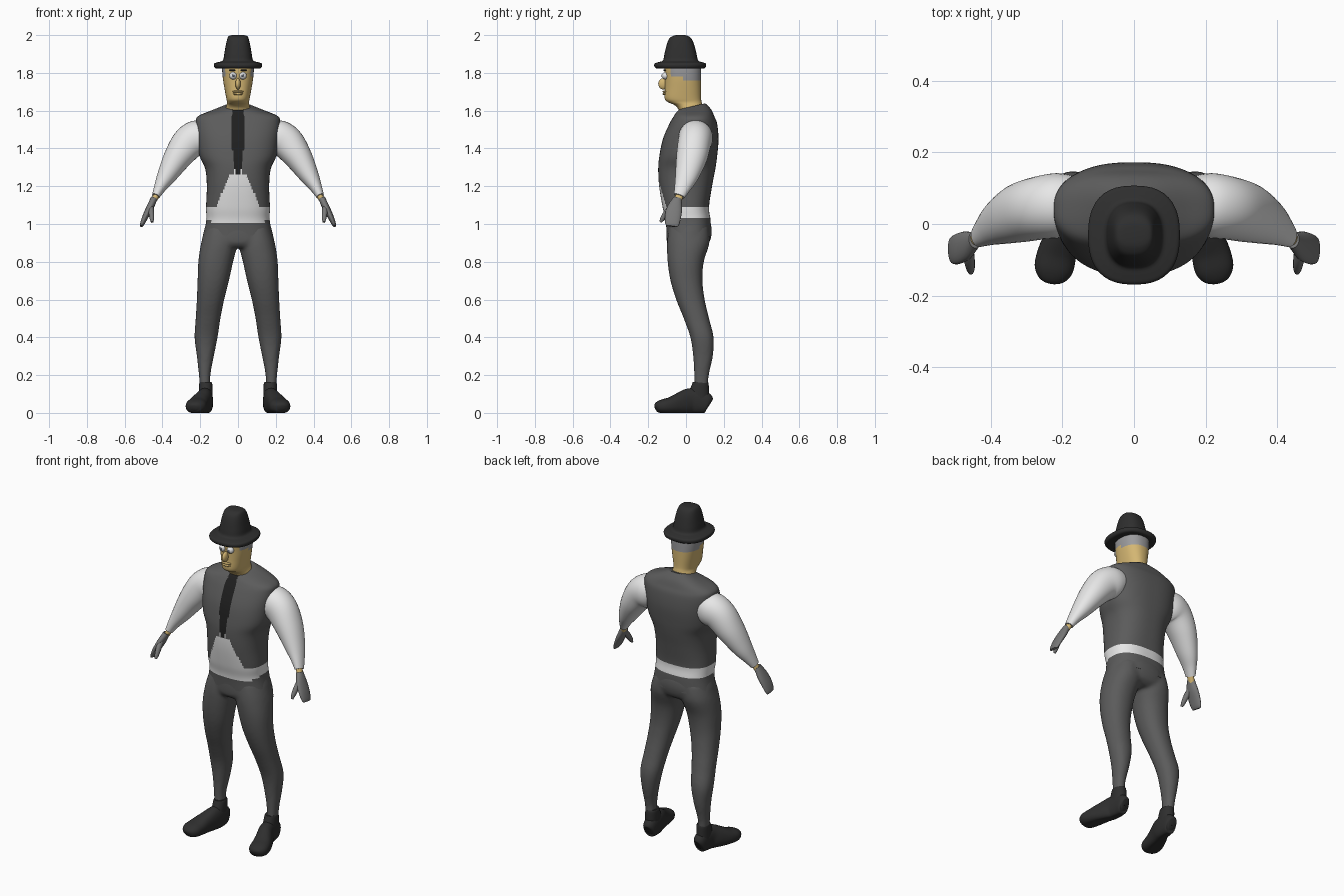
import bpy, bmesh, math
from mathutils import Vector

if "Cube" in bpy.data.objects:
    bpy.data.objects.remove(bpy.data.objects["Cube"])


def material(name, r, g, b):
    m = bpy.data.materials.new(name)
    m.diffuse_color = (r, g, b, 1)
    m.use_nodes = True
    m.node_tree.nodes["Principled BSDF"].inputs["Base Color"].default_value = m.diffuse_color
    return m


CHARCOAL = material("charcoal cloth", .105, .105, .105)
BLACK = material("black felt", .028, .028, .028)
TIE = material("tie black", .014, .014, .014)
WHITE = material("white shirt", .80, .80, .80)
SKIN = material("skin", .66, .47, .17)
HAIR = material("grey hair", .33, .33, .34)
GLOVE = material("grey glove", .19, .19, .19)
PUPIL = material("pupil", .12, .14, .18)


def smooth_path(rows, steps):
    """Catmull-Rom interpolation of tuples."""
    out = []
    for i in range(len(rows) - 1):
        p0, p1 = rows[max(i - 1, 0)], rows[i]
        p2, p3 = rows[i + 1], rows[min(i + 2, len(rows) - 1)]
        for k in range(steps):
            t = k / steps
            out.append(tuple(.5 * (2 * b + (c - a) * t + (2 * a - 5 * b + 4 * c - d) * t * t
                                   + (3 * b - a - 3 * c + d) * t ** 3)
                             for a, b, c, d in zip(p0, p1, p2, p3)))
    return out + [tuple(rows[-1])]


def skin_rings(bm, rings, n, power, sx):
    """Join (centre, u, v) superellipse rings into a closed surface."""
    loops = []
    for c, u, v in rings:
        loop = []
        for i in range(n):
            a = 2 * math.pi * i / n
            ca, sa = math.cos(a), math.sin(a)
            r = (abs(ca) ** power + abs(sa) ** power) ** (-1 / power)
            p = c + u * (ca * r) + v * (sa * r)
            loop.append(bm.verts.new((p.x * sx, p.y, max(p.z, 0))))
        loops.append(loop)
    for a, b in zip(loops, loops[1:]):
        for i in range(n):
            j = (i + 1) % n
            bm.faces.new((a[i], a[j], b[j], b[i]))
    bm.faces.new(loops[0])
    bm.faces.new(loops[-1])


def stack(bm, rows, n=48, power=2.2, steps=5, sx=1):
    """Horizontal rings: (z, x0, x1, y front, y back, tilt)."""
    rows = [tuple(r) + (0,) * (6 - len(r)) for r in rows]
    rings = [(Vector(((x0 + x1) / 2, (yf + yb) / 2, z)),
              Vector(((x1 - x0) / 2, 0, 0)), Vector((0, (yb - yf) / 2, t)))
             for z, x0, x1, yf, yb, t in smooth_path(rows, steps)]
    skin_rings(bm, rings, n, power, sx)


def tube(bm, rows, ref, n=32, power=2.1, steps=5, sx=1):
    """Rings square to a path: (x, y, z, radius along ref, other radius)."""
    rows = smooth_path(rows, steps)
    pts = [Vector(r[:3]) for r in rows]
    rings = []
    for i, r in enumerate(rows):
        t = (pts[min(i + 1, len(pts) - 1)] - pts[max(i - 1, 0)]).normalized()
        u = (Vector(ref) - t * t.dot(Vector(ref))).normalized()
        rings.append((pts[i], u * r[3], t.cross(u) * r[4]))
    skin_rings(bm, rings, n, power, sx)


def finish(name, bm, mats, rule=None, angle=50):
    bmesh.ops.recalc_face_normals(bm, faces=bm.faces)
    if rule:
        for f in bm.faces:
            f.material_index = rule(f.calc_center_median())
    me = bpy.data.meshes.new(name)
    bm.to_mesh(me)
    bm.free()
    for m in mats:
        me.materials.append(m)
    ob = bpy.data.objects.new(name, me)
    bpy.context.collection.objects.link(ob)
    bpy.ops.object.select_all(action='DESELECT')
    ob.select_set(True)
    bpy.context.view_layer.objects.active = ob
    bpy.ops.object.shade_smooth_by_angle(angle=math.radians(angle))
    return ob


def sym(rows):
    """(z, half width, ...) to (z, -hw, hw, ...)."""
    return [(r[0], -r[1], r[1]) + tuple(r[2:]) for r in rows]


def lerp(z, table):
    for (z0, a), (z1, b) in zip(table, table[1:]):
        if z0 >= z >= z1:
            return a + (b - a) * (z0 - z) / (z0 - z1)
    return 0


# torso: waistcoat, shirt front and tie coloured by rule
def torso_rule(c):
    if c.z < 1.035 + .035 * min(0, c.y / .11):
        return 3
    if c.z < 1.092:
        return 1
    if c.y < 0:
        if abs(c.x) < lerp(c.z, [(1.63, .028), (1.58, .03), (1.45, .037), (1.27, .015), (1.255, .005)]):
            return 2
        if abs(c.x) < lerp(c.z, [(1.36, .02), (1.27, .022), (1.25, .05), (1.09, .115)]):
            return 1
    return 0


bm = bmesh.new()
stack(bm, sym([(.94, .183, -.102, .133), (1.02, .168, -.108, .13), (1.09, .169, -.124, .122),
               (1.2, .165, -.142, .138), (1.29, .173, -.147, .155), (1.36, .203, -.141, .165),
               (1.45, .217, -.122, .172), (1.53, .224, -.088, .165), (1.57, .212, -.065, .15),
               (1.6, .14, -.05, .132, .008), (1.623, .072, -.035, .102, .016)]),
      n=160, power=2.5, steps=6)
finish("torso", bm, [CHARCOAL, WHITE, TIE, CHARCOAL], torso_rule)

# trousers: two legs and hips fused
bm = bmesh.new()
stack(bm, sym([(1.02, .16, -.1, .122), (1.0, .17, -.102, .132), (.95, .184, -.104, .136),
               (.9, .19, -.1, .122), (.875, .16, -.08, .09)]))
for s in (1, -1):
    stack(bm, [(.98, .01, .17, -.09, .12), (.9, .003, .195, -.1, .124), (.8, .026, .21, -.097, .094),
               (.7, .048, .214, -.082, .087), (.6, .073, .218, -.052, .099), (.5, .093, .224, -.012, .122),
               (.4, .108, .23, .023, .146), (.3, .128, .218, .038, .142), (.2, .146, .207, .043, .121),
               (.12, .146, .202, .043, .116)], sx=s)
trousers = finish("trousers", bm, [CHARCOAL])
fuse = trousers.modifiers.new("fuse", 'REMESH')
fuse.mode = 'VOXEL'
fuse.voxel_size = .01
fuse.use_smooth_shade = True
soft = trousers.modifiers.new("soften", 'SMOOTH')
soft.factor = .5
soft.iterations = 5

for s, side in ((1, "left"), (-1, "right")):
    # shoe: foot and ankle shaft
    bm = bmesh.new()
    tube(bm, [(.167, .124, .045, .02, .03), (.168, .113, .05, .034, .052), (.17, .07, .06, .038, .066),
              (.177, .02, .062, .041, .068), (.197, -.03, .05, .047, .058), (.214, -.08, .039, .054, .045),
              (.224, -.125, .034, .054, .037), (.23, -.153, .03, .038, .026), (.232, -.163, .027, .015, .012)],
         (1, 0, 0), power=2.4, sx=s)
    stack(bm, [(.04, .137, .206, .02, .122), (.1, .135, .207, .015, .122), (.15, .136, .206, .031, .12),
               (.163, .14, .202, .036, .116)], n=32, sx=s)
    finish(side + "_shoe", bm, [BLACK])

    # sleeve
    bm = bmesh.new()
    tube(bm, [(.15, .055, 1.475, .075, .07), (.205, .052, 1.458, .09, .094), (.26, .045, 1.43, .088, .09),
              (.32, .03, 1.352, .082, .074), (.376, .005, 1.258, .063, .052), (.412, -.018, 1.195, .044, .033),
              (.435, -.036, 1.148, .03, .021)], (0, 1, 0), sx=s)
    finish(side + "_sleeve", bm, [WHITE])

    # bare wrist
    bm = bmesh.new()
    tube(bm, [(.425, -.03, 1.165, .022, .016), (.45, -.046, 1.115, .02, .015)], (0, 1, 0), n=20, sx=s)
    finish(side + "_wrist", bm, [SKIN])

    # gloved hand with thumb
    bm = bmesh.new()
    tube(bm, [(.444, -.045, 1.135, .023, .018), (.467, -.06, 1.085, .04, .019), (.49, -.069, 1.04, .043, .016),
              (.506, -.073, 1.003, .038, .012), (.512, -.075, .988, .03, .007)], (0, 1, 0), n=24, sx=s)
    tube(bm, [(.462, -.07, 1.095, .015, .018), (.459, -.1, 1.062, .015, .017), (.456, -.123, 1.03, .012, .013),
              (.455, -.135, 1.01, .007, .007)], (1, 0, 0), n=16, sx=s)
    finish(side + "_glove", bm, [GLOVE])


# head and neck, hair coloured by rule
def hair_rule(c):
    return int((c.z > 1.785 and c.y > -.08) or (c.z > 1.765 and c.y > -.02))


bm = bmesh.new()
stack(bm, sym([(1.57, .066, -.03, .095), (1.61, .065, -.042, .09), (1.63, .06, -.062, .086),
               (1.645, .058, -.095, .083), (1.665, .062, -.113, .08), (1.72, .072, -.112, .08),
               (1.77, .08, -.112, .08), (1.82, .084, -.115, .08), (1.85, .08, -.11, .075)]), n=64, power=2.3)
finish("head", bm, [SKIN, HAIR], hair_rule)

# hat: brim and crown
bm = bmesh.new()
stack(bm, sym([(1.822, .09, -.13, .07), (1.824, .118, -.157, .096), (1.835, .127, -.168, .106),
               (1.85, .125, -.165, .104), (1.857, .105, -.145, .085), (1.866, .08, -.122, .064),
               (1.9, .073, -.114, .056), (1.95, .064, -.102, .043), (1.982, .056, -.088, .028),
               (1.996, .047, -.068, .01), (2.0, .03, -.052, -.006)]), n=48, power=2.5, steps=4)
finish("hat", bm, [BLACK])


def blob(name, mat, loc, size):
    bm = bmesh.new()
    bmesh.ops.create_uvsphere(bm, u_segments=20, v_segments=12, radius=1)
    for v in bm.verts:
        v.co = Vector(a * b + c for a, b, c in zip(v.co, size, loc))
    finish(name, bm, [mat])


# face
for s, side in ((1, "left"), (-1, "right")):
    blob(side + "_eye", WHITE, (s * .026, -.108, 1.785), (.02, .02, .02))
    blob(side + "_pupil", PUPIL, (s * .026, -.126, 1.785), (.007, .004, .007))
    blob(side + "_eyebrow", BLACK, (s * .03, -.113, 1.814), (.018, .007, .005))
blob("nose", SKIN, (0, -.12, 1.742), (.014, .027, .03))
blob("upper_lip", SKIN, (0, -.108, 1.701), (.03, .016, .007))
blob("lower_lip", SKIN, (0, -.108, 1.689), (.026, .016, .008))
